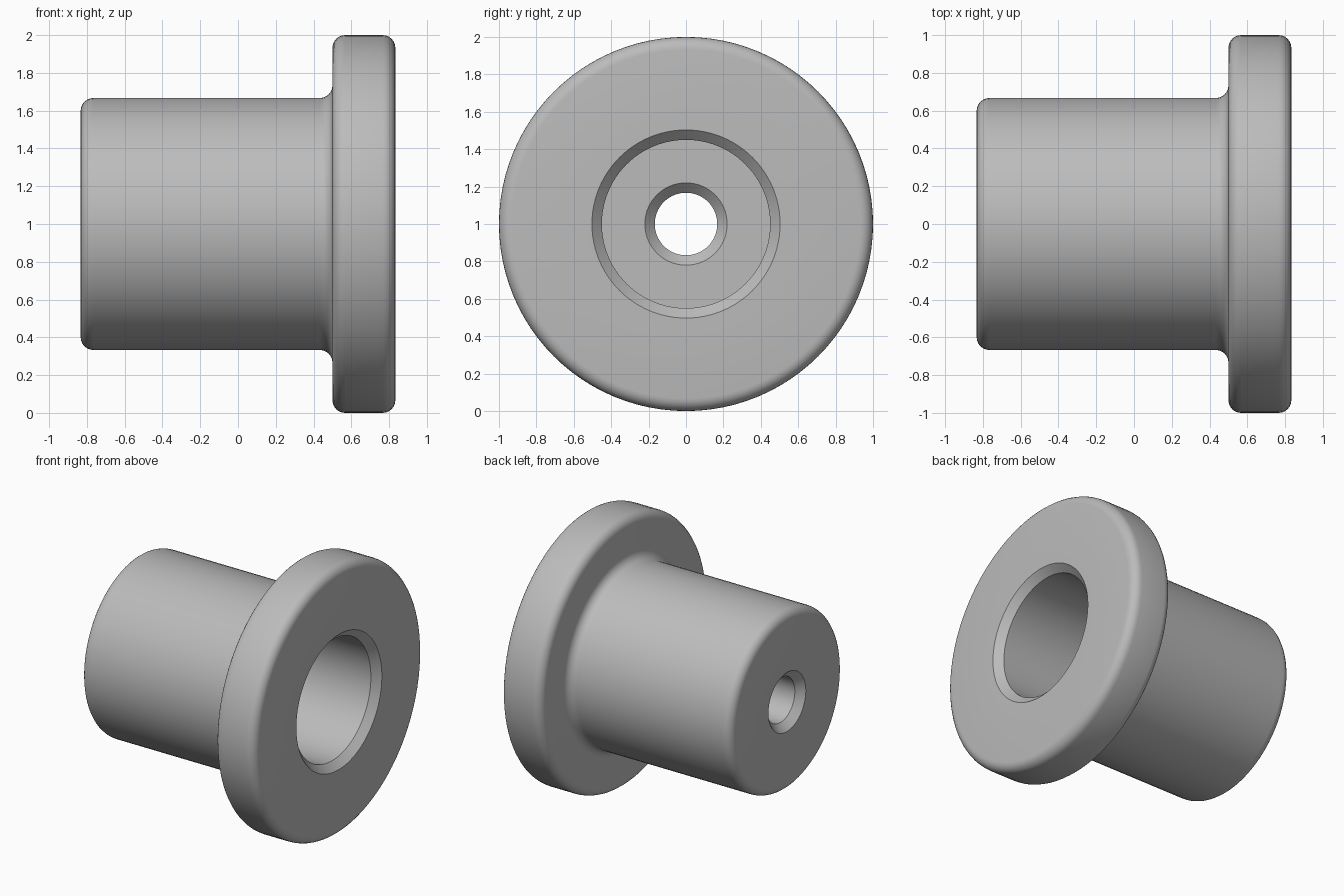
import bpy, bmesh, math
from mathutils import Vector, Matrix

cube = bpy.data.objects.get("Cube")
if cube:
    bpy.data.objects.remove(cube, do_unlink=True)

SEGMENTS = 96
ARC_STEPS = 6


def make_material(name, colour):
    mat = bpy.data.materials.new(name)
    mat.use_nodes = True
    mat.diffuse_color = colour
    mat.node_tree.nodes["Principled BSDF"].inputs["Base Color"].default_value = colour
    return mat


def round_corner(prev, corner, nxt, radius):
    """Points of a circular fillet at a right-angled profile corner."""
    to_prev = (prev - corner).normalized() * radius
    to_next = (nxt - corner).normalized() * radius
    centre = corner + to_prev + to_next
    points = []
    for i in range(ARC_STEPS + 1):
        t = math.pi / 2 * i / ARC_STEPS
        points.append(centre - to_next * math.cos(t) - to_prev * math.sin(t))
    return points


# Half section as (position on axis, radius, fillet radius)
left, right, shoulder, floor = -0.833, 0.833, 0.5, -0.5
hole, bore, chamfer, fillet = 0.167, 0.45, 0.053, 0.067
section = [
    (left, hole + chamfer, 0),            # small hole, outer chamfer
    (left, 0.667, fillet),                # barrel end
    (shoulder, 0.667, fillet),            # barrel meets flange
    (shoulder, 1.0, fillet),              # flange rim
    (right, 1.0, fillet),
    (right, bore + chamfer, 0),           # bore mouth chamfer
    (right - chamfer, bore, 0),
    (floor, bore, 0),                     # bore floor
    (floor, hole + chamfer, 0),           # small hole, inner chamfer
    (floor - chamfer, hole, 0),
    (left + chamfer, hole, 0),
]
corners = [Vector((x, 0, r)) for x, r, _ in section]
profile = []
for i, (x, r, f) in enumerate(section):
    if f:
        profile += round_corner(corners[i - 1], corners[i], corners[i + 1], f)
    else:
        profile.append(corners[i])

# Revolve the closed section around the x axis
bm = bmesh.new()
verts = [bm.verts.new(p) for p in profile]
edges = [bm.edges.new((verts[i - 1], verts[i])) for i in range(len(verts))]
bmesh.ops.spin(bm, geom=verts + edges, cent=(0, 0, 0), axis=(1, 0, 0),
               angle=math.tau, steps=SEGMENTS, use_merge=True)
bmesh.ops.remove_doubles(bm, verts=bm.verts, dist=0.0001)
bmesh.ops.recalc_face_normals(bm, faces=bm.faces)
bmesh.ops.transform(bm, matrix=Matrix.Translation((0, 0, 1)), verts=bm.verts)

mesh = bpy.data.meshes.new("flanged_bushing")
bm.to_mesh(mesh)
bm.free()
bushing = bpy.data.objects.new("flanged_bushing", mesh)
bpy.context.collection.objects.link(bushing)
mesh.materials.append(make_material("plain grey", (0.5, 0.5, 0.5, 1)))

# Smooth round surfaces, crisp chamfers
bpy.ops.object.select_all(action="DESELECT")
bushing.select_set(True)
bpy.context.view_layer.objects.active = bushing
bpy.ops.object.shade_smooth_by_angle(angle=math.radians(30))
